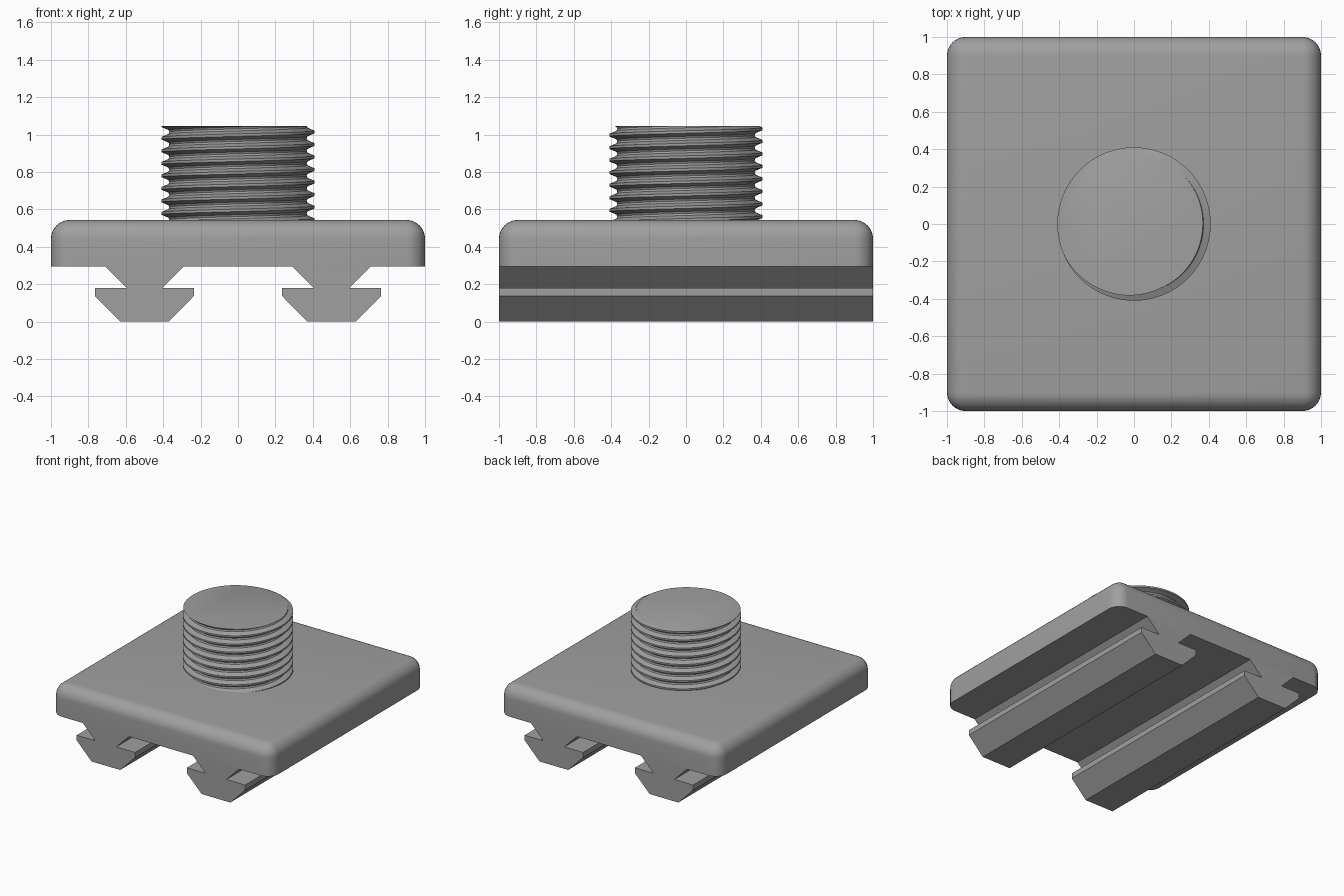
import bpy, bmesh, math

if "Cube" in bpy.data.objects:
    bpy.data.objects.remove(bpy.data.objects["Cube"])

grey = bpy.data.materials.new("grey")
grey.diffuse_color = (0.35, 0.35, 0.35, 1)
grey.use_nodes = True
grey.node_tree.nodes["Principled BSDF"].inputs["Base Color"].default_value = grey.diffuse_color


def finish(bm, name, angle=30):
    """Turn a bmesh into a named, coloured object, smooth below the angle."""
    bmesh.ops.recalc_face_normals(bm, faces=bm.faces)
    mesh = bpy.data.meshes.new(name)
    bm.to_mesh(mesh)
    bm.free()
    mesh.materials.append(grey)
    ob = bpy.data.objects.new(name, mesh)
    bpy.context.collection.objects.link(ob)
    bpy.ops.object.select_all(action='DESELECT')
    ob.select_set(True)
    bpy.context.view_layer.objects.active = ob
    bpy.ops.object.shade_smooth_by_angle(angle=math.radians(angle))
    return ob


# Base plate: rounded on the upright and top edges, sharp underneath
BOTTOM, TOP = 0.295, 0.543
bm = bmesh.new()
bmesh.ops.create_cube(bm, size=2)
for v in bm.verts:
    v.co.z = TOP if v.co.z > 0 else BOTTOM
edges = [e for e in bm.edges if max(v.co.z for v in e.verts) > 0.5]
bmesh.ops.bevel(bm, geom=edges, offset=0.1, offset_type='OFFSET',
                segments=8, profile=0.5, affect='EDGES')
finish(bm, "base_plate")

# Two rails: dovetail neck above a chamfered T head, running front to back
half = [(0.13, 0), (0.265, 0.137), (0.265, 0.18), (0.095, 0.18), (0.21, BOTTOM)]
profile = half + [(-x, z) for x, z in reversed(half)]
for side, cx in (("left", -0.5), ("right", 0.5)):
    bm = bmesh.new()
    face = bm.faces.new([bm.verts.new((cx + x, -1, z)) for x, z in profile])
    ext = bmesh.ops.extrude_face_region(bm, geom=[face])
    for v in ext["geom"]:
        if isinstance(v, bmesh.types.BMVert):
            v.co.y = 1
    finish(bm, side + "_rail", 20)

# Threaded stud: helical rows of crest and root, trimmed flat at both ends
PITCH, COLS = 0.067, 96
Z0, Z1 = 0.52, 1.045
CREST_AT_BACK_OF_TURN = 0.98 - PITCH / 2      # crest height at angle zero
steps = [(-0.10, 0.41), (0.10, 0.41), (0.22, 0.39), (0.34, 0.372),
         (0.50, 0.367), (0.66, 0.372), (0.78, 0.39), (0.90, 0.41)]


def thread_radius(phase):
    """Radius at a fraction of the pitch away from the crest."""
    p = (phase + 0.10) % 1 - 0.10
    for (a, ra), (b, rb) in zip(steps, steps[1:]):
        if a <= p <= b:
            return ra + (rb - ra) * (p - a) / (b - a)
    return steps[0][1]


bm = bmesh.new()
columns = []
for c in range(COLS + 1):
    turn = c / COLS
    a = 2 * math.pi * turn
    start = CREST_AT_BACK_OF_TURN + PITCH * turn
    column = []
    for k in range(-9, 4):
        for phase, _ in steps[:-1]:
            z = min(max(start + PITCH * (k + phase), Z0), Z1)
            r = thread_radius((z - start) / PITCH)
            column.append(bm.verts.new((r * math.cos(a), r * math.sin(a), z)))
    columns.append(column)
for a, b in zip(columns, columns[1:]):
    for i in range(len(a) - 1):
        bm.faces.new((a[i], b[i], b[i + 1], a[i + 1]))
bmesh.ops.remove_doubles(bm, verts=bm.verts, dist=0.0002)
bmesh.ops.holes_fill(bm, edges=[e for e in bm.edges if e.is_boundary], sides=0)
finish(bm, "threaded_stud", 35)
